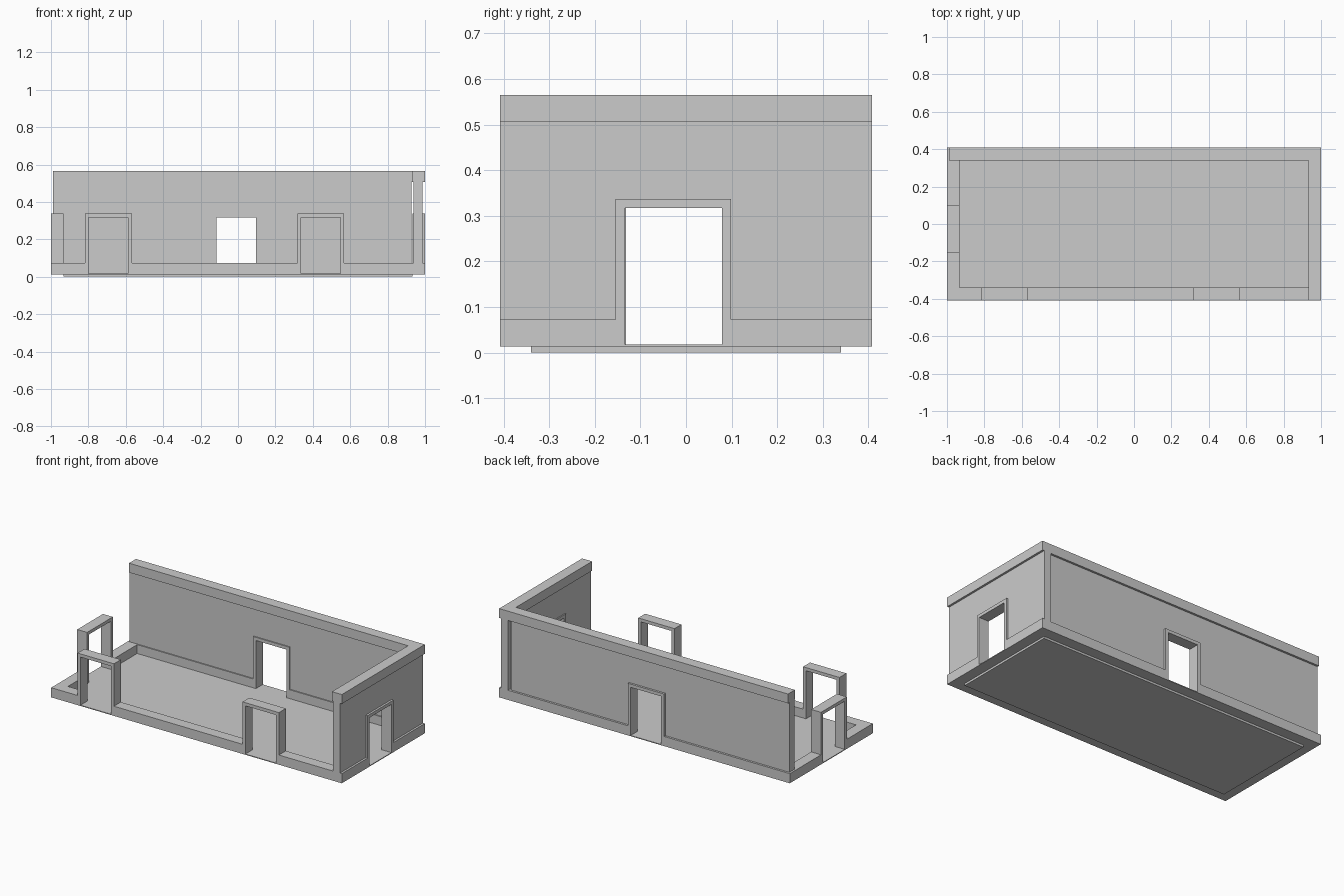
import bpy

if "Cube" in bpy.data.objects:
    bpy.data.objects.remove(bpy.data.objects["Cube"])

HX, HY = 1.0, 0.408        # outer half sizes
T = 0.068                  # width of the skirting, cap and door frames
Z0, Z_SKIRT, Z_CAP, Z_TOP = 0.013, 0.073, 0.507, 0.565
FRAME_H, TRIM = 0.337, 0.02
Z_FLOOR = 0.018


def mesh_boxes(name, boxes):
    """One object from a list of (x0, x1, y0, y1, z0, z1) boxes."""
    verts, faces = [], []
    for x0, x1, y0, y1, z0, z1 in boxes:
        b = len(verts)
        verts += [(x, y, z) for z in (z0, z1)
                  for x, y in ((x0, y0), (x1, y0), (x1, y1), (x0, y1))]
        faces += [tuple(b + i for i in f) for f in
                  ((3, 2, 1, 0), (4, 5, 6, 7), (0, 1, 5, 4),
                   (1, 2, 6, 5), (2, 3, 7, 6), (3, 0, 4, 7))]
    me = bpy.data.meshes.new(name)
    me.from_pydata(verts, [], faces)
    ob = bpy.data.objects.new(name, me)
    bpy.context.collection.objects.link(ob)
    return ob


def side_box(side, u0, u1, d0, d1, z0, z1):
    """Box on one side: u runs along the wall, d is depth in from outside."""
    if side == "front":
        return (u0, u1, -HY + d0, -HY + d1, z0, z1)
    if side == "back":
        return (u0, u1, HY - d1, HY - d0, z0, z1)
    if side == "left":
        return (-HX + d0, -HX + d1, u0, u1, z0, z1)
    return (HX - d1, HX - d0, u0, u1, z0, z1)


def door(side, a, b, label):
    # two jambs, a lintel and a threshold level with the floor
    mesh_boxes(label + "_door_frame", [
        side_box(side, a, a + TRIM, 0, T, Z0, FRAME_H),
        side_box(side, b - TRIM, b, 0, T, Z0, FRAME_H),
        side_box(side, a + TRIM, b - TRIM, 0, T, FRAME_H - TRIM, FRAME_H)])
    mesh_boxes(label + "_threshold", [
        side_box(side, a + TRIM, b - TRIM, 0, T, Z0, Z_FLOOR)])


def skirting(side, start, end, doors):
    # low skirting, interrupted at each door
    cuts = [start] + [v for d in doors for v in d] + [end]
    mesh_boxes(side + "_skirting", [
        side_box(side, cuts[i], cuts[i + 1], 0, T, Z0, Z_SKIRT)
        for i in range(0, len(cuts), 2)])


def wall(side, start, end, d, cap_start, cap_end):
    # thin panel around one door, with a wider cap on top
    a, b = d
    i0, i1 = 0.013, 0.061
    mesh_boxes(side + "_wall_panel", [
        side_box(side, start, a, i0, i1, Z_SKIRT, Z_CAP),
        side_box(side, b, end, i0, i1, Z_SKIRT, Z_CAP),
        side_box(side, a, b, i0, i1, FRAME_H, Z_CAP)])
    mesh_boxes(side + "_wall_cap", [
        side_box(side, cap_start, cap_end, 0, T, Z_CAP, Z_TOP)])


# floor slab
mesh_boxes("floor", [(-HX + T, HX - T, -HY + T, HY - T, 0, Z_FLOOR)])

# doors by side
doors = {
    "front": [(-0.818, -0.568), (0.317, 0.567)],
    "back": [(-0.135, 0.115)],
    "left": [(-0.152, 0.101)],
    "right": [(-0.154, 0.099)],
}
spans = {
    "front": (-HX, HX - T),
    "back": (-HX, HX - T),
    "left": (-HY + T, HY - T),
    "right": (-HY, HY),
}
for side, openings in doors.items():
    skirting(side, *spans[side], openings)
    for n, (a, b) in enumerate(openings):
        door(side, a, b, side + ("_%d" % (n + 1) if len(openings) > 1 else ""))

# full height walls at the back and right
wall("back", -0.988, 0.927, doors["back"][0], -0.988, HX - T)
wall("right", -HY, HY, doors["right"][0], -HY, HY)
